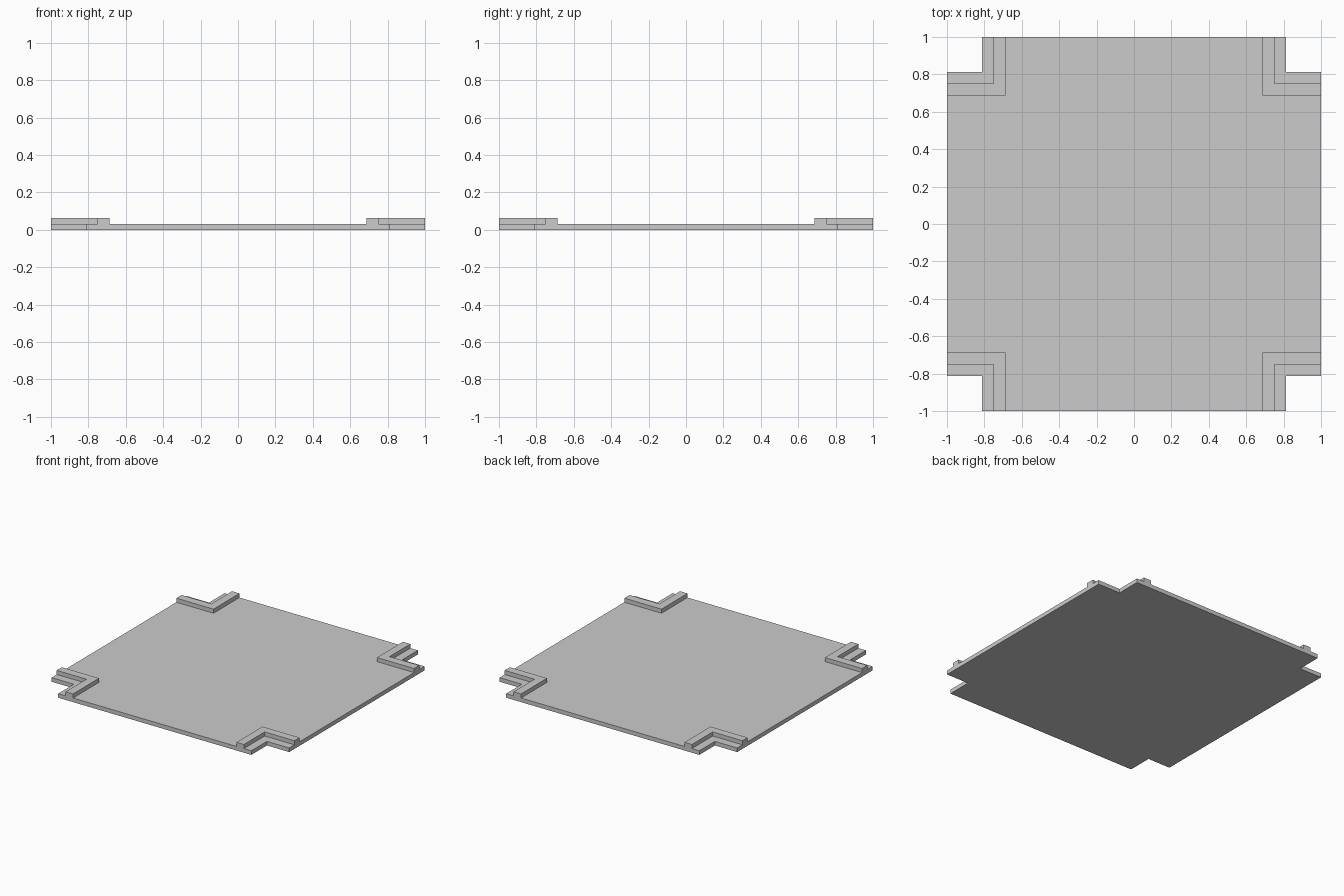
import bpy, bmesh

if "Cube" in bpy.data.objects:
    bpy.data.objects.remove(bpy.data.objects["Cube"])

EDGE = 1.0        # outer edge of the plate
NOTCH = 0.8125    # where the corner notches begin
RIB_OUT = 0.75    # rib face towards the corner
RIB_IN = 0.6875   # rib face towards the centre
PLATE_TOP = 0.03125
RIB_TOP = 0.0625


def extrude_outline(name, points, z0, z1):
    """Solid from a flat outline, extruded from z0 to z1."""
    bm = bmesh.new()
    face = bm.faces.new([bm.verts.new((x, y, z0)) for x, y in points])
    geom = bmesh.ops.extrude_face_region(bm, geom=[face], use_keep_orig=True)["geom"]
    top = [v for v in geom if isinstance(v, bmesh.types.BMVert)]
    bmesh.ops.translate(bm, verts=top, vec=(0, 0, z1 - z0))
    bmesh.ops.recalc_face_normals(bm, faces=bm.faces[:])
    mesh = bpy.data.meshes.new(name)
    bm.to_mesh(mesh)
    bm.free()
    obj = bpy.data.objects.new(name, mesh)
    bpy.context.collection.objects.link(obj)
    return obj


# Base plate: square with a notch cut from each corner
corner = [(EDGE, NOTCH), (NOTCH, NOTCH), (NOTCH, EDGE)]
outline = []
for _ in range(4):
    outline += corner
    corner = [(-y, x) for x, y in corner]
extrude_outline("base_plate", outline, 0, PLATE_TOP)

# L-shaped raised ribs around each notch
rib = [(RIB_IN, RIB_IN), (EDGE, RIB_IN), (EDGE, RIB_OUT),
       (RIB_OUT, RIB_OUT), (RIB_OUT, EDGE), (RIB_IN, EDGE)]
for side in ("back_right", "back_left", "front_left", "front_right"):
    extrude_outline("corner_rib_" + side, rib, PLATE_TOP, RIB_TOP)
    rib = [(-y, x) for x, y in rib]
